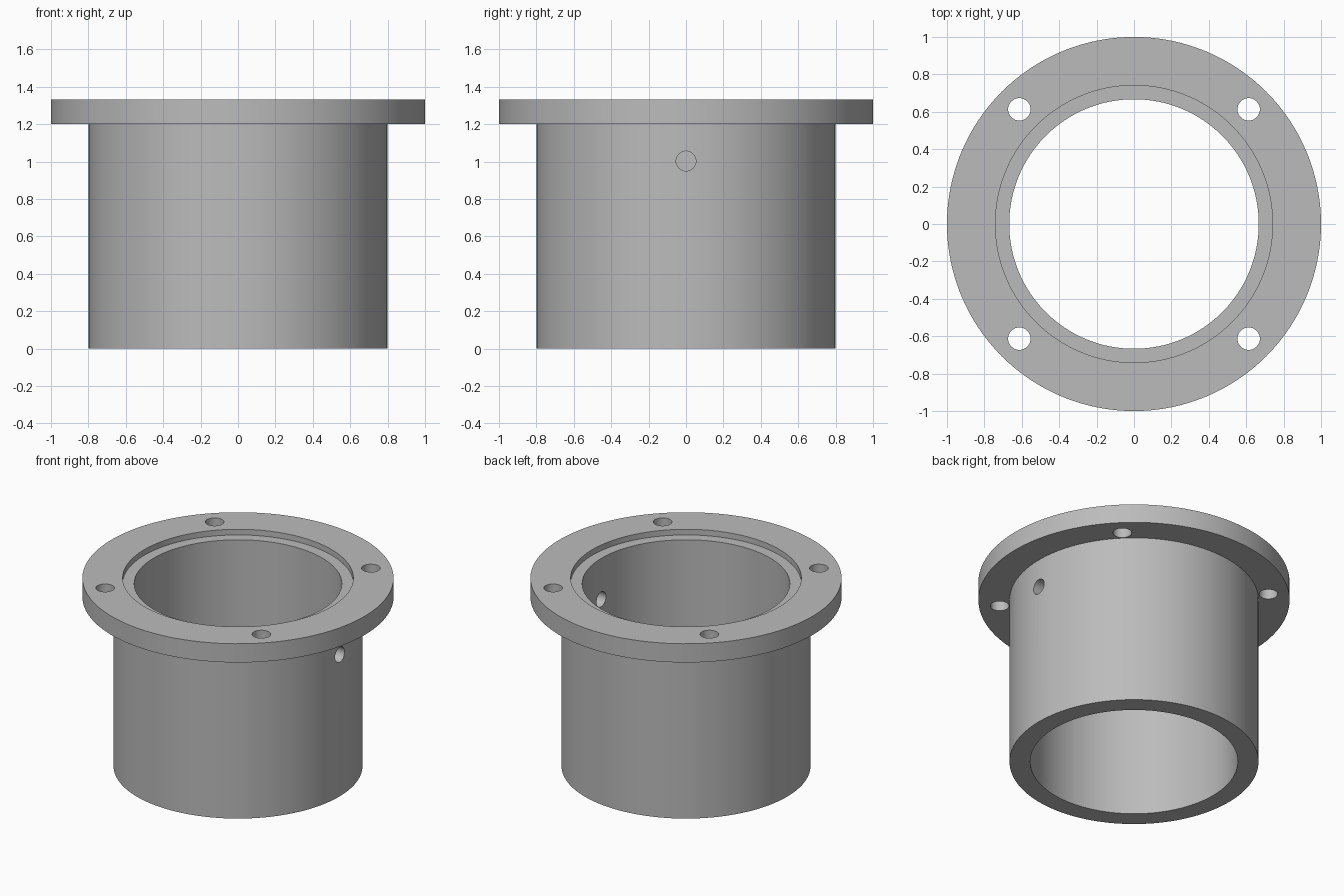
import bpy
import bmesh
import math
from mathutils import Matrix

cube = bpy.data.objects.get("Cube")
if cube:
    bpy.data.objects.remove(cube, do_unlink=True)

SEGMENTS = 128

# Single grey metal
metal = bpy.data.materials.new("grey metal")
metal.use_nodes = True
grey = (0.5, 0.5, 0.5, 1)
metal.diffuse_color = grey
metal.node_tree.nodes["Principled BSDF"].inputs["Base Color"].default_value = grey


def add_object(name, bm):
    bmesh.ops.recalc_face_normals(bm, faces=bm.faces)
    mesh = bpy.data.meshes.new(name)
    bm.to_mesh(mesh)
    bm.free()
    mesh.materials.append(metal)
    obj = bpy.data.objects.new(name, mesh)
    bpy.context.collection.objects.link(obj)
    return obj


def lathe(name, profile):
    """Revolve a closed (radius, z) profile about the z axis."""
    bm = bmesh.new()
    rings = []
    for i in range(SEGMENTS):
        a = math.tau * i / SEGMENTS
        rings.append([bm.verts.new((r * math.cos(a), r * math.sin(a), z))
                      for r, z in profile])
    n = len(profile)
    for i in range(SEGMENTS):
        here, there = rings[i], rings[(i + 1) % SEGMENTS]
        for j in range(n):
            k = (j + 1) % n
            bm.faces.new((here[j], there[j], there[k], here[k]))
    return add_object(name, bm)


def drill(bm, radius, depth, matrix):
    bmesh.ops.create_cone(bm, cap_ends=True, segments=40, radius1=radius,
                          radius2=radius, depth=depth, matrix=matrix)


# Sleeve with top flange and a shallow counterbore
bushing = lathe("flanged_sleeve", [
    (0.667, 0), (0.8, 0), (0.8, 1.2), (1, 1.2),
    (1, 1.333), (0.741, 1.333), (0.741, 1.293), (0.667, 1.293)])

# Four bolt holes and one radial hole through the left wall
bm = bmesh.new()
for sx in (-1, 1):
    for sy in (-1, 1):
        drill(bm, 0.06, 0.3, Matrix.Translation((sx * 0.613, sy * 0.613, 1.27)))
drill(bm, 0.053, 0.4,
      Matrix.Translation((0.74, 0, 1.003)) @ Matrix.Rotation(math.pi / 2, 4, "Y"))
cutter = add_object("hole_cutter", bm)
cutter.hide_render = True

cut = bushing.modifiers.new("holes", "BOOLEAN")
cut.operation = "DIFFERENCE"
cut.solver = "EXACT"
cut.object = cutter

bpy.ops.object.select_all(action="DESELECT")
bpy.context.view_layer.objects.active = bushing
bushing.select_set(True)
bpy.ops.object.modifier_apply(modifier=cut.name)
bpy.data.objects.remove(cutter, do_unlink=True)
bpy.ops.object.shade_smooth_by_angle(angle=math.radians(30))
